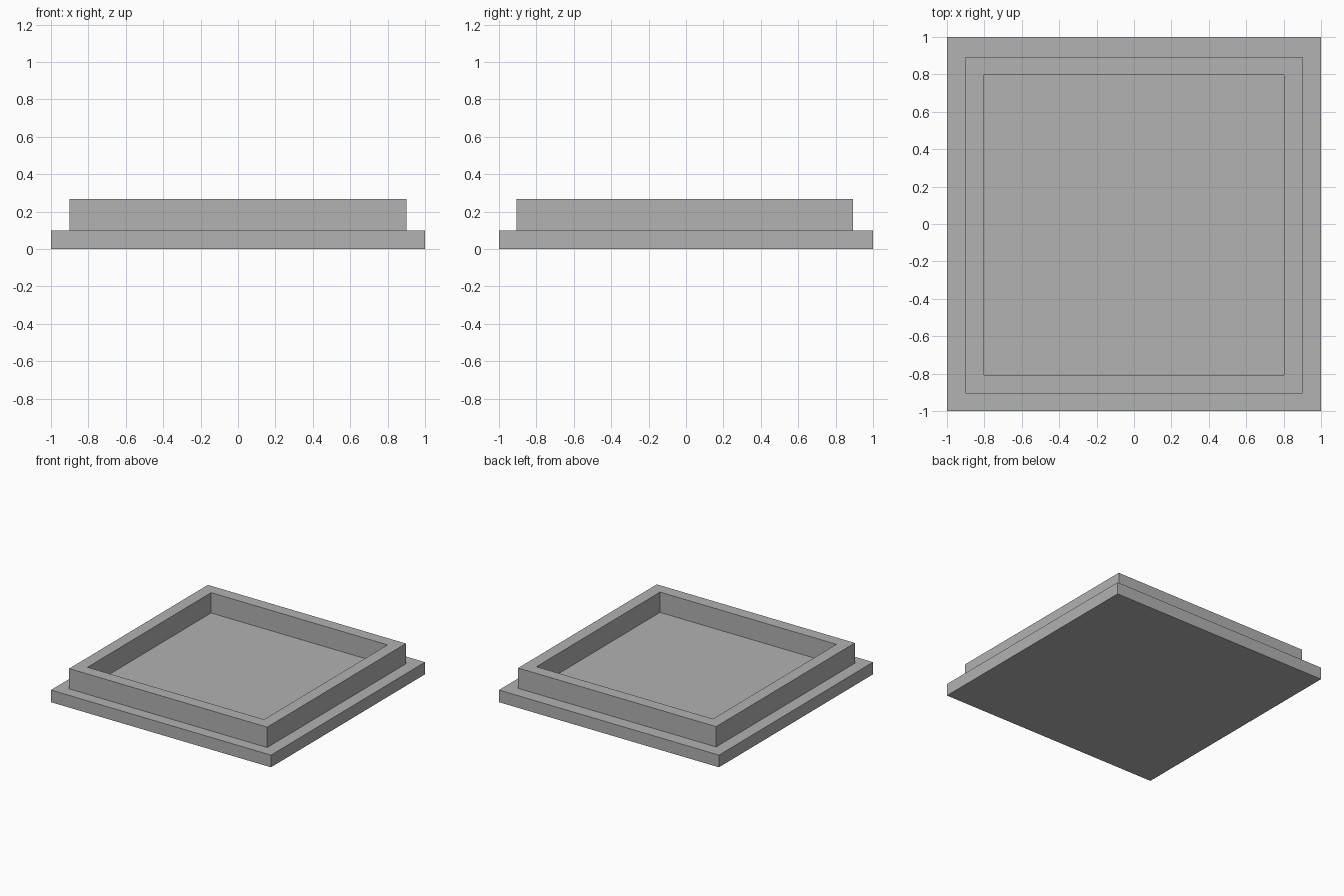
import bpy
import bmesh
from mathutils import Vector

cube = bpy.data.objects.get("Cube")
if cube:
    bpy.data.objects.remove(cube, do_unlink=True)

BASE_HALF, BASE_TOP = 1.0, 0.10
RIM_HALF, RIM_INNER, RIM_TOP = 0.90, 0.802, 0.267
RIM_Y = -0.006  # the rim sits slightly off centre

# One plain grey for the whole tray
grey = bpy.data.materials.new("plain_grey")
grey.use_nodes = True
colour = (0.445, 0.445, 0.445, 1.0)
grey.diffuse_color = colour
grey.node_tree.nodes["Principled BSDF"].inputs["Base Color"].default_value = colour


def square(bm, half, z, y=0.0):
    """Ring of four vertices, counter-clockwise from above."""
    corners = ((-1, -1), (1, -1), (1, 1), (-1, 1))
    return [bm.verts.new(Vector((sx * half, y + sy * half, z))) for sx, sy in corners]


def bridge(bm, a, b):
    """Join two square rings with four quads."""
    for i in range(4):
        j = (i + 1) % 4
        bm.faces.new((a[i], a[j], b[j], b[i]))


# Base plate, ledge, raised rim and sunken floor as one closed surface
bm = bmesh.new()
rings = [
    square(bm, BASE_HALF, 0.0),
    square(bm, BASE_HALF, BASE_TOP),
    square(bm, RIM_HALF, BASE_TOP, RIM_Y),
    square(bm, RIM_HALF, RIM_TOP, RIM_Y),
    square(bm, RIM_INNER, RIM_TOP, RIM_Y),
    square(bm, RIM_INNER, BASE_TOP, RIM_Y),
]
for lower, upper in zip(rings, rings[1:]):
    bridge(bm, lower, upper)
bm.faces.new(reversed(rings[0]))
bm.faces.new(rings[-1])
bmesh.ops.recalc_face_normals(bm, faces=bm.faces)

mesh = bpy.data.meshes.new("rimmed_tray")
bm.to_mesh(mesh)
bm.free()
mesh.materials.append(grey)
tray = bpy.data.objects.new("rimmed_tray", mesh)
bpy.context.collection.objects.link(tray)
